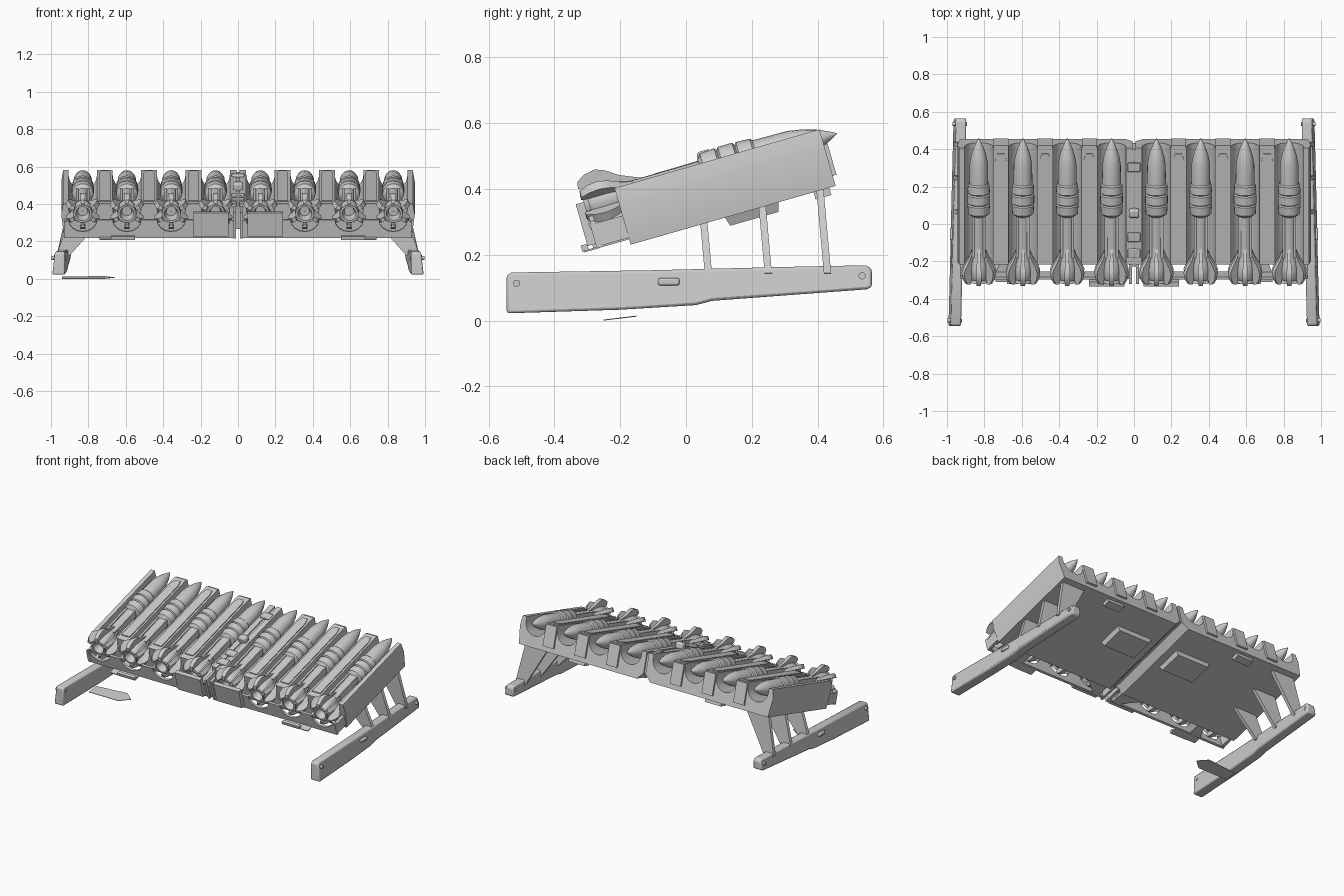
import bpy, bmesh
from math import sin, cos, pi, radians
from mathutils import Matrix

if "Cube" in bpy.data.objects:
    bpy.data.objects.remove(bpy.data.objects["Cube"])

TILT = Matrix.Rotation(radians(16), 4, 'X')   # rack frame: x, u (along), v (up)
SLOTS = [0.12, 0.357, 0.594, 0.83]
AXIS_V = 0.42


def finish(name, bm, tilt=True, bevel=0.0, smooth=35):
    bmesh.ops.recalc_face_normals(bm, faces=bm.faces)
    me = bpy.data.meshes.new(name)
    bm.to_mesh(me)
    bm.free()
    me.shade_smooth()
    me.set_sharp_from_angle(angle=radians(smooth))
    ob = bpy.data.objects.new(name, me)
    bpy.context.collection.objects.link(ob)
    if tilt:
        ob.matrix_world = TILT
    if bevel:
        mod = ob.modifiers.new("bevel", 'BEVEL')
        mod.width, mod.segments, mod.limit_method = bevel, 2, 'ANGLE'
    return ob


def add_prism(bm, pts, a, b, axis):
    """Extrude a 2D outline from a to b along x, y or z."""
    put = {'x': lambda p, t: (t, p[0], p[1]),
           'y': lambda p, t: (p[0], t, p[1]),
           'z': lambda p, t: (p[0], p[1], t)}[axis]
    lo = [bm.verts.new(put(p, a)) for p in pts]
    hi = [bm.verts.new(put(p, b)) for p in pts]
    bm.faces.new(lo)
    bm.faces.new(hi[::-1])
    for i in range(len(pts)):
        j = (i + 1) % len(pts)
        bm.faces.new((lo[i], lo[j], hi[j], hi[i]))
    return lo + hi


def prism(name, pts, a, b, axis, **kw):
    bm = bmesh.new()
    add_prism(bm, pts, a, b, axis)
    return finish(name, bm, **kw)


def box(name, x0, x1, y0, y1, z0, z1, **kw):
    return prism(name, [(x0, y0), (x1, y0), (x1, y1), (x0, y1)], z0, z1, 'z', **kw)


def sided_box(name, s, x0, x1, *rest, **kw):
    return box(name, min(s * x0, s * x1), max(s * x0, s * x1), *rest, **kw)


# Missile: lathed body with banded collar, nozzle and six curved tail fins
def missile_mesh():
    bm = bmesh.new()
    prof = [(.598, .001), (.58, .011), (.545, .027), (.50, .041), (.455, .049), (.345, .051),
            (.338, .058), (.295, .060), (.289, .052), (.283, .061), (.238, .061), (.232, .052),
            (.226, .060), (.180, .057), (.165, .037), (.0, .035), (-.05, .036), (-.09, .047),
            (-.125, .052), (-.17, .052), (-.185, .044), (-.2, .05), (-.2, .038), (-.15, .026), (-.15, .001)]
    n = 20
    rings = [[bm.verts.new((r * cos(2 * pi * i / n), u, r * sin(2 * pi * i / n)))
              for i in range(n)] for u, r in prof]
    for A, B in zip(rings, rings[1:]):
        for i in range(n):
            j = (i + 1) % n
            bm.faces.new((A[i], A[j], B[j], B[i]))
    fin = [(-.205, .055), (-.202, .076), (-.175, .092), (-.14, .098), (-.11, .086),
           (-.075, .062), (-.01, .034), (-.09, .03), (-.15, .045)]
    for k in range(6):
        vs = add_prism(bm, fin, -.013, .013, 'x')
        for v in vs:                       # splay the outer edge into a petal
            v.co.x *= 0.5 + 9 * max(0, v.co.z - .03)
        bmesh.ops.rotate(bm, verts=vs, matrix=Matrix.Rotation(k * pi / 3, 3, 'Y'))
    # thin straps along the slim waist
    for sx in (-.03, .03):
        add_prism(bm, [(sx - .007, .012), (sx + .007, .012), (sx + .007, .034), (sx - .007, .034)],
                  -.06, .17, 'y')
    return finish("missile", bm)


first = missile_mesh()
for i, x in enumerate([-s for s in SLOTS] + SLOTS):
    ob = first if i == 0 else first.copy()
    if i:
        bpy.context.collection.objects.link(ob)
    ob.matrix_world = TILT @ Matrix.Translation((x, 0, AXIS_V))


# Tray half outline: flat base, side wall, four round troughs
def tray_outline(s):
    pts = [(.05, .268), (.93, .268), (.945, .385), (.935, .447)]
    for c in reversed(SLOTS):
        pts.append((c + .076, .447))
        pts += [(c + .076 * cos(a), .42 - .078 * sin(a)) for a in [pi * k / 12 for k in range(13)]]
        pts.append((c - .076, .447))
    pts += [(.008, .447), (.008, .31)]
    return [(s * x, v) for x, v in pts]


for s, side in ((-1, "left"), (1, "right")):
    prism(side + "_tray", tray_outline(s), -.098, .55, 'y')

    # raised caps on the ridges, tapered at the rear
    for a, b in zip(SLOTS, SLOTS[1:]):
        m = s * (a + b) / 2
        prism(side + "_ridge_cap", [(m - .03, -.06), (m + .03, -.06), (m + .03, .48),
              (m + .018, .52), (m - .018, .52), (m - .03, .48)], .44, .453, 'z')

    # rear lip pieces between the noses
    for a, b in zip(SLOTS, SLOTS[1:]):
        m = (a + b) / 2
        sided_box(side + "_rear_lip", s, m - .04, m + .04, .55, .562, .30, .44)

    # underside panels and brackets
    bm = bmesh.new()
    vs = add_prism(bm, [(s * .10, .20), (s * .36, .20), (s * .36, .37), (s * .10, .37)], .24, .27, 'z')
    for v in vs:
        if v.co.z < .25:
            v.co.x = s * .23 + (v.co.x - s * .23) * .9
            v.co.y = .285 + (v.co.y - .285) * .9
    finish(side + "_underside_panel", bm)
    sided_box(side + "_rear_bracket", s, .45, .57, .48, .53, .245, .27)

    # front holder: plate, tab, triangular ties and end arm
    sided_box(side + "_front_plate", s, .05, .24, -.225, -.198, .30, .432)
    sided_box(side + "_front_tab", s, .55, .68, -.245, -.225, .287, .307)
    sided_box(side + "_tab_floor", s, .55, .74, -.24, -.19, .284, .29)
    sided_box(side + "_end_arm", s, .91, .93, -.2, -.09, .29, .36)
    prism(side + "_tie_gusset", [(s * .66, -.19), (s * .74, -.19), (s * .70, -.09), (s * .66, -.09)],
          .285, .292, 'z')
    prism(side + "_inner_gusset", [(s * .06, -.19), (s * .10, -.19), (s * .24, -.09), (s * .06, -.09)],
          .285, .292, 'z')

    # scalloped front rail under the tails
    rail = [(s * .93, .285), (s * .93, .37)]
    for c in reversed(SLOTS):
        rail += [(s * (c + .076 * cos(a)), .385 - .066 * sin(a)) for a in [pi * k / 8 for k in range(9)]]
    rail += [(s * .01, .37), (s * .01, .285)]
    prism(side + "_front_rail", rail, -.198, -.183, 'y')

    # skid: long beam, deeper at the front, toed in at the rear
    bm = bmesh.new()
    outline = [(-.545, .138), (-.545, .022), (-.2, .033), (.03, .047), (.08, .06), (.55, .095),
               (.565, .102), (.565, .155), (.55, .168), (.3, .163), (-.1, .153), (-.53, .146)]
    for v in add_prism(bm, outline, -.034, .034, 'x'):
        v.co.x = s * (v.co.x - (.014 if v.co.z > .12 and v.co.x > 0 else 0) + .945 - .0255 * v.co.y)
    finish(side + "_skid", bm, tilt=False, bevel=.008)

    # skid bolts and grip slot
    for y, z in ((-.515, .113), (.535, .136)):
        bm = bmesh.new()
        bmesh.ops.create_cone(bm, cap_ends=True, segments=14, radius1=.011, radius2=.011, depth=.076,
                              matrix=Matrix.Translation((s * (.945 - .0255 * y), y, z))
                              @ Matrix.Rotation(pi / 2, 4, 'Y'))
        finish(side + "_skid_bolt", bm, tilt=False)
    sided_box(side + "_grip_slot", s, .94, .984, -.085, -.02, .107, .129, tilt=False, bevel=.006)

    # three blade struts from each skid to the tray
    for y in (.063, .245, .425):
        zb = .285 + .287 * y
        bm = bmesh.new()
        blade = [(s * .965, .145), (s * .90, .125), (s * .74, zb), (s * .76, zb + .02),
                 (s * .88, zb + .02), (s * .91, zb - .01)]
        for v in add_prism(bm, blade, y - .011, y + .011, 'y'):
            v.co.y -= (v.co.z - .2) * .09
        finish(side + "_strut", bm, tilt=False)

# Centre spine, latch and hinge pieces
box("centre_spine", -.012, .012, -.11, .54, .31, .44)
box("centre_latch", -.028, .028, .17, .215, .43, .482, bevel=.01)
for u in (-.06, .03, .42):
    box("centre_clasp", -.034, .034, u, u + .05, .435, .456, bevel=.004)
for x in (-.02, .02):
    box("front_hinge_lug", x - .008, x + .008, -.21, -.09, .285, .43)

# Loose flat plate lying beneath the left side
bm = bmesh.new()
for v in add_prism(bm, [(-.94, -.25), (-.72, -.25), (-.66, -.20), (-.72, -.15), (-.94, -.17)], 0, .003, 'z'):
    v.co.z += (v.co.y + .25) * .12
finish("ground_plate", bm, tilt=False)
